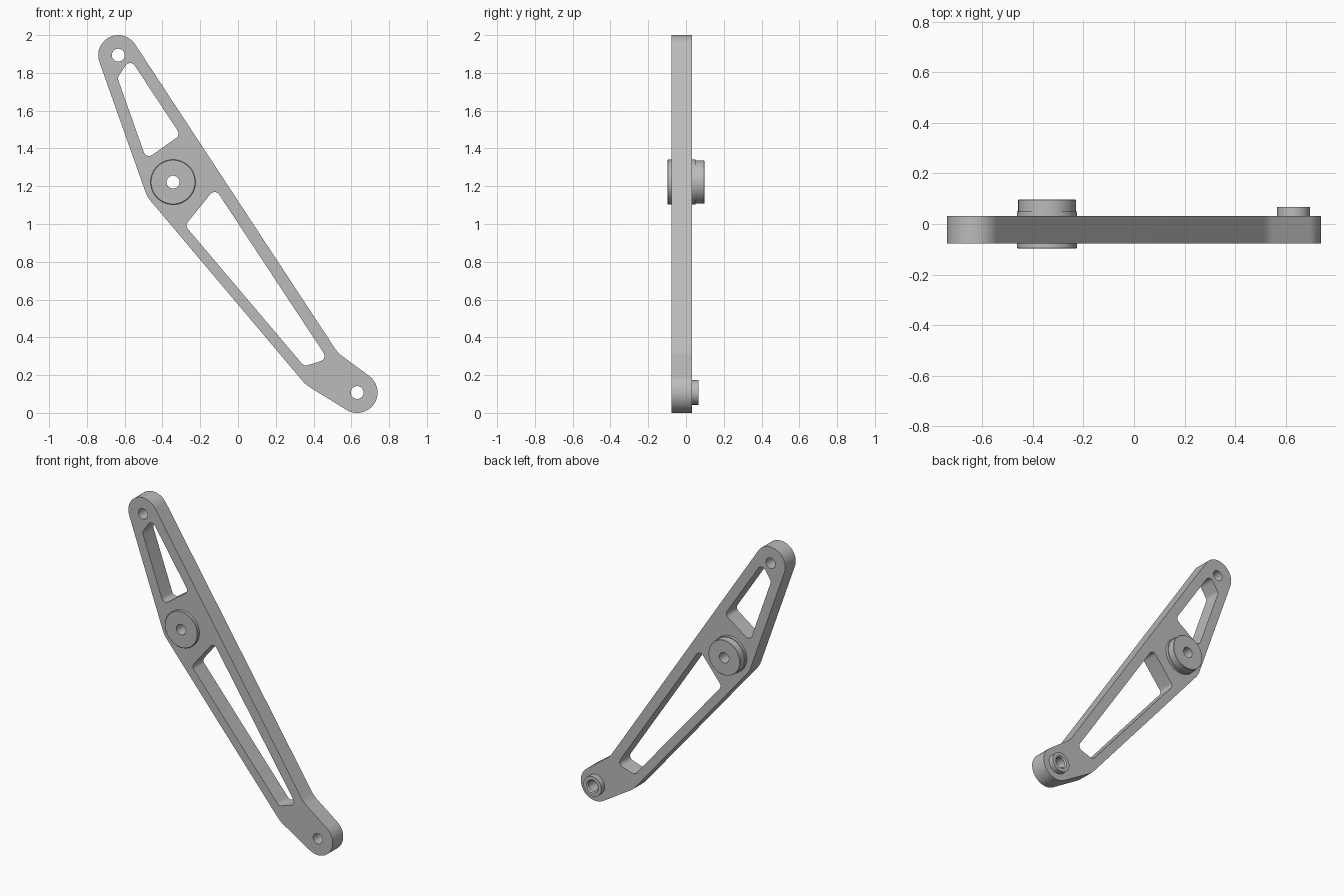
import bpy, bmesh, math
from mathutils import Vector

cube = bpy.data.objects.get("Cube")
if cube:
    bpy.data.objects.remove(cube, do_unlink=True)

FRONT, BACK = -0.077, 0.032      # plate faces in y
BORE = 0.034                     # radius of all through holes
TIP, HUB, FOOT = (-0.634, 1.894), (-0.344, 1.222), (0.631, 0.108)

grey = bpy.data.materials.new("satin grey")
grey.use_nodes = True
colour = (0.5, 0.5, 0.5, 1)
grey.diffuse_color = colour
grey.node_tree.nodes["Principled BSDF"].inputs["Base Color"].default_value = colour


def belt(circles, step=math.radians(6)):
    """Outline wrapped counter-clockwise round circles; negative radius = concave."""
    n = len(circles)
    normals = []
    for i in range(n):
        (x, z, r), (u, w, s) = circles[i], circles[(i + 1) % n]
        dx, dz = u - x, w - z
        lean = math.asin((r - s) / math.hypot(dx, dz))
        normals.append(math.atan2(dz, dx) + lean - math.pi / 2)
    points = []
    for i, (x, z, r) in enumerate(circles):
        start = normals[i - 1]
        turn = (normals[i] - start + math.pi) % math.tau - math.pi
        count = max(3, math.ceil(abs(turn) / step))
        for k in range(count + 1):
            a = start + turn * k / count
            points.append((x + r * math.cos(a), z + r * math.sin(a)))
    return points


def ring(centre, radius, count=48):
    return [(centre[0] + radius * math.cos(math.tau * k / count),
             centre[1] + radius * math.sin(math.tau * k / count)) for k in range(count)]


def finish(obj):
    bm = bmesh.new()
    bm.from_mesh(obj.data)
    bmesh.ops.remove_doubles(bm, verts=bm.verts, dist=0.0001)
    bmesh.ops.recalc_face_normals(bm, faces=bm.faces)
    bm.to_mesh(obj.data)
    bm.free()
    obj.data.materials.clear()
    obj.data.materials.append(grey)
    bpy.ops.object.select_all(action="DESELECT")
    obj.select_set(True)
    bpy.context.view_layer.objects.active = obj
    bpy.ops.object.shade_smooth_by_angle(angle=math.radians(30))


def plate(name, loops):
    """Flat plate with openings, from a filled and extruded curve."""
    curve = bpy.data.curves.new(name, "CURVE")
    curve.dimensions = "2D"
    curve.fill_mode = "BOTH"
    curve.extrude = (BACK - FRONT) / 2
    for loop in loops:
        spline = curve.splines.new("POLY")
        spline.points.add(len(loop) - 1)
        for p, (x, z) in zip(spline.points, loop):
            p.co = (x, z, 0, 1)
        spline.use_cyclic_u = True
    obj = bpy.data.objects.new(name, curve)
    bpy.context.collection.objects.link(obj)
    obj.rotation_euler.x = math.pi / 2
    obj.location.y = (FRONT + BACK) / 2
    bpy.ops.object.select_all(action="DESELECT")
    obj.select_set(True)
    bpy.context.view_layer.objects.active = obj
    bpy.ops.object.convert(target="MESH")
    finish(bpy.context.view_layer.objects.active)


def turned(name, centre, profile, count=48):
    """Closed (radius, y) profile turned about an axis along y."""
    bm = bmesh.new()
    rows = [[bm.verts.new((x, y, z)) for x, z in ring(centre, r, count)]
            for r, y in profile]
    for i, row in enumerate(rows):
        last = rows[i - 1]
        for k in range(count):
            j = (k + 1) % count
            bm.faces.new((last[k], last[j], row[j], row[k]))
    mesh = bpy.data.meshes.new(name)
    bm.to_mesh(mesh)
    bm.free()
    obj = bpy.data.objects.new(name, mesh)
    bpy.context.collection.objects.link(obj)
    finish(obj)


# Lever arm: outer outline, two lightening windows, three holes
outline = belt([(*FOOT, 0.108), (0.643, 0.426, -0.155), (*TIP, 0.106),
                (*HUB, 0.155), (0.461, 0.268, 0.155)])
R = 0.029
upper_window = belt([(-0.344, 1.479, R), (-0.571, 1.823, R),
                     (-0.606, 1.770, R), (-0.471, 1.389, R)], math.radians(12))
lower_window = belt([(0.429, 0.302, R), (-0.124, 1.140, R),
                     (-0.243, 0.992, R), (0.360, 0.280, R)], math.radians(12))
plate("lever_arm", [outline, upper_window, lower_window]
      + [ring(c, BORE) for c in (TIP, HUB, FOOT)])

# Pivot bosses on both faces
turned("front_boss", HUB, [(BORE, FRONT), (0.119, FRONT), (0.119, -0.094),
                           (0.116, -0.097), (BORE, -0.097)])
turned("back_boss", HUB, [(BORE, BACK), (0.119, BACK), (0.119, 0.050), (0.114, 0.050),
                          (0.114, 0.095), (0.112, 0.097), (BORE, 0.097)])

# Foot collar with a countersunk hole
turned("foot_collar", FOOT, [(BORE, BACK), (0.065, BACK), (0.065, 0.067),
                             (0.042, 0.067), (BORE, 0.059)])
